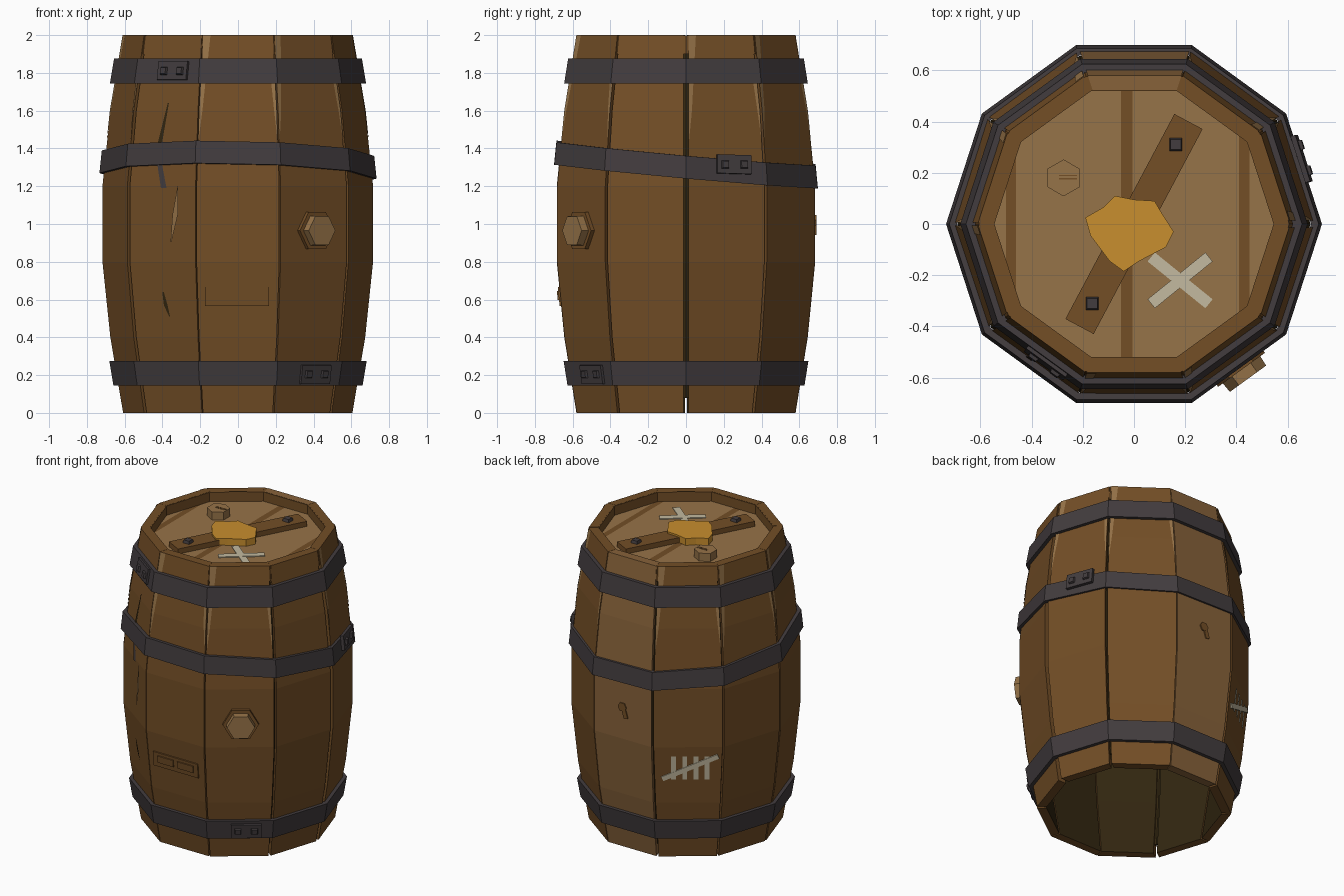
import bpy, bmesh, math
from mathutils import Matrix, Vector

cube = bpy.data.objects.get("Cube")
if cube:
    bpy.data.objects.remove(cube)

SIDES = 10
HALF = math.pi / SIDES
APO, SIN = math.cos(HALF), math.sin(HALF)
RINGS = [0, 0.4, 0.8, 1.2, 1.6, 2.0]
LID = 1.935


def material(name, rgb):
    m = bpy.data.materials.new(name)
    lin = [((c / 255 + 0.055) / 1.055) ** 2.4 for c in rgb] + [1]
    m.diffuse_color = lin
    m.use_nodes = True
    m.node_tree.nodes["Principled BSDF"].inputs["Base Color"].default_value = lin
    return m


WOOD = material("oak brown", (115, 78, 38))
PALE = material("pale oak", (135, 98, 58))
TAN = material("cut wood tan", (150, 115, 72))
DARK = material("dark gap", (50, 38, 16))
IRON = material("dark iron", (66, 60, 62))
WAX = material("amber wax", (200, 142, 46))
CHALK = material("chalk", (195, 186, 160))


def radius(z):
    """Corner radius of the bulging body, straight between rings."""
    z = min(max(z, 0), 2)
    i = min(int(z / 0.4), 4)
    a, b = (0.61 + 0.115 * math.sin(math.pi * RINGS[j] / 2) for j in (i, i + 1))
    return a + (b - a) * (z - RINGS[i]) / 0.4


def on_face(deg, t, z, off=0.0):
    """Point on the stave facing deg, t sideways from its middle."""
    a = math.radians(deg)
    d = radius(z) * APO + off
    return Vector((math.cos(a) * d - math.sin(a) * t, math.sin(a) * d + math.cos(a) * t, z))


def frame(deg, t, z, off=0.0, roll=0.0):
    a = math.radians(deg)
    side = Vector((-math.sin(a), math.cos(a), 0))
    up = (on_face(deg, t, z + 0.05) - on_face(deg, t, z - 0.05)).normalized()
    m = Matrix((side, up, side.cross(up))).transposed().to_4x4()
    return Matrix.Translation(on_face(deg, t, z, off)) @ m @ Matrix.Rotation(roll, 4, "Z")


def flat(x, y, z, deg=0.0):
    return Matrix.Translation((x, y, z)) @ Matrix.Rotation(math.radians(deg), 4, "Z")


def finish(name, bm, mats, solid=True):
    if solid:
        bmesh.ops.recalc_face_normals(bm, faces=bm.faces)
    me = bpy.data.meshes.new(name)
    bm.to_mesh(me)
    bm.free()
    for m in mats:
        me.materials.append(m)
    ob = bpy.data.objects.new(name, me)
    bpy.context.collection.objects.link(ob)
    return ob


def prism(name, pts, depth, mat, m, taper=1.0):
    bm = bmesh.new()
    low = [bm.verts.new(m @ Vector((x, y, 0))) for x, y in pts]
    top = [bm.verts.new(m @ Vector((x * taper, y * taper, depth))) for x, y in pts]
    bm.faces.new(low)
    bm.faces.new(top)
    for i in range(len(pts)):
        j = (i + 1) % len(pts)
        bm.faces.new((low[i], low[j], top[j], top[i]))
    return finish(name, bm, [mat])


def rect(w, h):
    return [(-w / 2, -h / 2), (w / 2, -h / 2), (w / 2, h / 2), (-w / 2, h / 2)]


def ngon(n, r, turn=0.0):
    return [(r * math.cos(turn + math.tau * i / n), r * math.sin(turn + math.tau * i / n)) for i in range(n)]


def ring(name, rows, mat, tilt=(0, 0)):
    """Ten-sided closed band from rows of (z, outer radius, inner radius)."""
    loop = [(z, o) for z, o, i in rows] + [(z, i) for z, o, i in reversed(rows)]
    bm = bmesh.new()
    cols = []
    for x, y in ngon(SIDES, 1):
        cols.append([bm.verts.new((x * r, y * r, z + tilt[0] * x * r + tilt[1] * y * r)) for z, r in loop])
    for k in range(SIDES):
        a, b = cols[k], cols[(k + 1) % SIDES]
        for i in range(len(loop)):
            j = (i + 1) % len(loop)
            bm.faces.new((a[i], b[i], b[j], a[j]))
    return finish(name, bm, [mat])


def plate(name, deg, rows, mat, off=0.006):
    """Thin painted patch on a stave from rows of (z, left, right), top first."""
    bm = bmesh.new()
    vs = [[bm.verts.new(on_face(deg, t, z, off)) for t in (l, r)] for z, l, r in rows]
    for a, b in zip(vs, vs[1:]):
        bm.faces.new((a[0], b[0], b[1], a[1]))
    return finish(name, bm, [mat], solid=False)


# Staves with uneven gaps and dark inner faces
GAPS = [0.014, 0.008, 0.003, 0.008, 0.006, 0.006, 0.012, 0.003, 0.004, 0.008]
for k in range(SIDES):
    deg = 18 + 36 * k
    ga, gb = GAPS[k], GAPS[(k + 1) % SIDES]
    bm = bmesh.new()
    rows = []
    for z in RINGS:
        wo, wi = radius(z) * SIN, (radius(z) - 0.06) * SIN
        pts = [(ga - wo, 0), (wo - gb, 0), (wi - gb, -0.06 * APO), (ga - wi, -0.06 * APO)]
        rows.append([bm.verts.new(on_face(deg, t, z, off)) for t, off in pts])
    bm.faces.new(rows[0])
    bm.faces.new(rows[-1])
    for a, b in zip(rows, rows[1:]):
        for i in range(4):
            j = (i + 1) % 4
            f = bm.faces.new((a[i], a[j], b[j], b[i]))
            f.material_index = 1 if i == 2 else 0
    finish(f"stave_{k + 1}", bm, [PALE if deg == 90 else WOOD, DARK])

    # Worn pale edges near the top
    if deg not in (90, 234, 342):
        w = [radius(z) * SIN for z in (2, 1.6, 1.45, 1.75)]
        plate(f"worn_edge_left_{k + 1}", deg,
              [(2, ga - w[0], ga - w[0] + 0.04), (1.6, ga - w[1], ga - w[1] + 0.018),
               (1.45, ga - w[2], ga - w[2] + 0.003)], TAN, 0.003)
        plate(f"worn_edge_right_{k + 1}", deg,
              [(1.75, w[3] - gb - 0.022, w[3] - gb), (1.6, w[1] - gb - 0.014, w[1] - gb),
               (1.45, w[2] - gb - 0.002, w[2] - gb)], TAN, 0.003)

ring("gap_liner", [(z, radius(z) - 0.03, radius(z) - 0.045) for z in [0.08] + RINGS[1:5] + [1.92]], DARK)
ring("top_rim", [(1.9, radius(1.9) - 0.006, 0.545), (1.999, 0.606, 0.545)], WOOD)


# Iron hoops, the middle one knocked askew
def hoop(name, z, h, off, tilt=(0, 0)):
    rows = [(q, radius(q) + off, radius(q) - 0.01) for q in (z - h / 2, z + h / 2)]
    ring(name, rows, IRON, tilt)


hoop("lower_hoop", 0.21, 0.13, 0.025)
hoop("middle_hoop", 1.315, 0.12, 0.02, (-0.02, -0.09))
hoop("upper_hoop", 1.81, 0.13, 0.025)

# Riveted joints on the hoops
for name, deg, z, roll in (("lower", -54, 0.205, 0), ("middle", 18, 1.315, -0.03), ("upper", -126, 1.81, 0)):
    prism(name + "_hoop_joint", rect(0.19, 0.1), 0.02, IRON, frame(deg, 0.04, z, 0.018, roll))
    for s in (-1, 1):
        prism(f"{name}_rivet_{'a' if s < 0 else 'b'}", rect(0.042, 0.042), 0.014, IRON,
              frame(deg, 0.04 + s * 0.052, z, 0.037, roll), 0.8)

# Bung in the side
prism("bung_collar", ngon(6, 0.113), 0.025, WOOD, frame(-54, 0.005, 0.965, -0.002))
prism("bung_plug", ngon(6, 0.092), 0.068, TAN, frame(-54, 0.005, 0.965, -0.002), 0.95)

# Small panel on the front stave
prism("front_panel", rect(0.34, 0.1), 0.011, WOOD, frame(-90, -0.005, 0.617, -0.003))
for s in (-1, 1):
    prism("panel_block_" + ("right" if s < 0 else "left"), rect(0.12, 0.048), 0.008, WOOD,
          frame(-90, -0.003 + s * 0.076, 0.622, 0.007))

# Cracks and splinter on the front right stave
plate("upper_crack", -126, [(1.64, 0.008, 0.016), (1.43, -0.04, -0.012)], DARK)
plate("middle_crack", -126, [(1.32, -0.036, -0.006), (1.19, -0.003, 0.034)], IRON)
plate("lower_crack", -126, [(0.64, -0.006, 0.004), (0.57, 0, 0.024), (0.51, 0.03, 0.036)], DARK)
plate("splinter", -126, [(1.2, 0.108, 0.112), (1.05, 0.075, 0.11), (0.905, 0.062, 0.068)], TAN, 0.009)

# Chalk tally and knot on the back
for i in range(4):
    t = -0.09 + 0.07 * i
    plate(f"tally_stroke_{i + 1}", 126, [(0.735, t - 0.015, t + 0.015), (0.57, t - 0.015, t + 0.015)], CHALK)
prism("tally_slash", rect(0.385, 0.032), 0.008, CHALK, frame(126, 0.015, 0.655, 0, 0.43))
prism("knot", ngon(6, 0.032), 0.008, WOOD, frame(90, -0.005, 1.02))
prism("knot_tail", rect(0.03, 0.06), 0.007, WOOD, frame(90, 0.015, 0.975, 0, 0.3))

# Lid with brown seams between planks
SEAMS = [(-0.5, -0.46), (-0.05, -0.005), (0.41, 0.45)]
lid = prism("lid", ngon(SIDES, 0.56), 0.035, TAN, flat(0, 0, LID - 0.035))
bm = bmesh.new()
bm.from_mesh(lid.data)
for x in (x for seam in SEAMS for x in seam):
    bmesh.ops.bisect_plane(bm, geom=bm.verts[:] + bm.edges[:] + bm.faces[:], plane_co=(x, 0, 0), plane_no=(1, 0, 0))
bm.normal_update()
for f in bm.faces:
    x = f.calc_center_median().x
    if f.normal.z < -0.5:
        f.material_index = 2
    elif any(a < x < b for a, b in SEAMS):
        f.material_index = 1
bm.to_mesh(lid.data)
bm.free()
lid.data.materials.append(WOOD)
lid.data.materials.append(DARK)

# Crossbar, bolts, wax, peg and chalk cross on the lid
prism("crossbar", rect(0.906, 0.125), 0.035, WOOD, flat(0, 0, LID, 62))
for s in (-1, 1):
    prism("crossbar_bolt_" + ("front" if s < 0 else "back"), rect(0.05, 0.05), 0.02, IRON,
          flat(s * 0.163, s * 0.31, LID + 0.034), 0.8)
blob = [(-0.075, 0.11), (0, 0.095), (0.08, 0.09), (0.11, 0.04), (0.155, -0.03), (0.125, -0.09),
        (0.02, -0.145), (-0.04, -0.185), (-0.095, -0.145), (-0.17, -0.045), (-0.19, 0.025), (-0.12, 0.065)]
prism("wax_spill", blob, 0.047, WAX, flat(0, 0, LID))
prism("lid_peg", ngon(6, 0.072, math.pi / 2), 0.055, TAN, flat(-0.275, 0.18, LID))
for s in (-1, 1):
    prism("peg_slit_" + ("front" if s < 0 else "back"), rect(0.07, 0.005), 0.003, WOOD,
          flat(-0.258, 0.183 + s * 0.006, LID + 0.054))
    prism("chalk_cross_" + ("a" if s < 0 else "b"), rect(0.29, 0.045), 0.005 + s * 0.001, CHALK,
          flat(0.18, -0.22, LID, s * 39))
